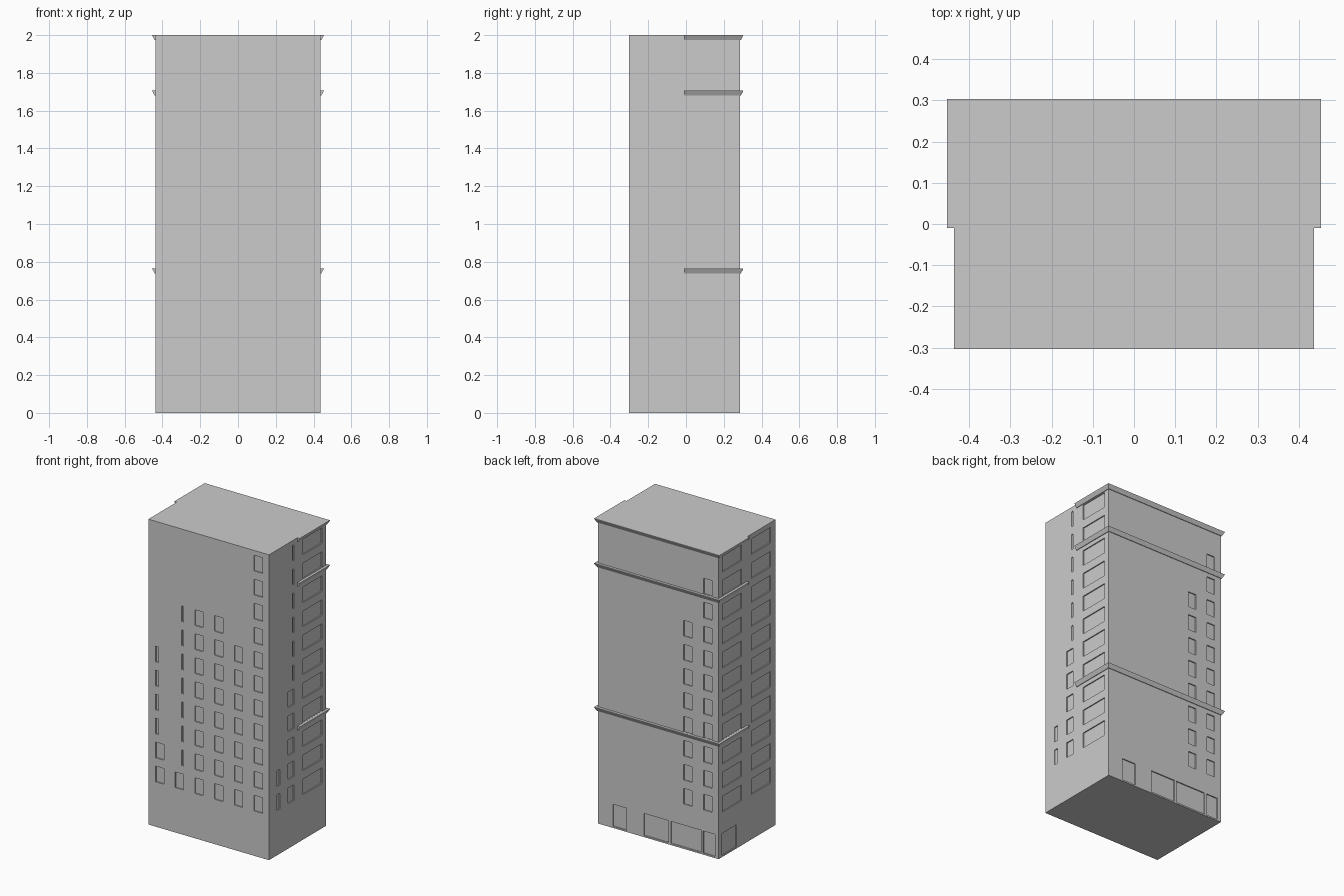
import bpy, bmesh

if "Cube" in bpy.data.objects:
    bpy.data.objects.remove(bpy.data.objects["Cube"])

HW, YF, YB, H = 0.437, -0.303, 0.286, 2.0   # wall half width, front, back, height
DEPTH = 0.007                               # recess depth of windows
ROW0, STEP, WIN_H = 0.294, 0.1572, 0.102    # window row layout


def add_box(bm, x0, x1, y0, y1, z0, z1):
    v = [bm.verts.new((x, y, z)) for z in (z0, z1)
         for x, y in ((x0, y0), (x1, y0), (x1, y1), (x0, y1))]
    bm.faces.new(v[3::-1])
    bm.faces.new(v[4:])
    for i in range(4):
        j = (i + 1) % 4
        bm.faces.new((v[i], v[j], v[j + 4], v[i + 4]))


def finish(bm, name):
    bmesh.ops.recalc_face_normals(bm, faces=bm.faces)
    me = bpy.data.meshes.new(name)
    bm.to_mesh(me)
    bm.free()
    ob = bpy.data.objects.new(name, me)
    bpy.context.collection.objects.link(ob)
    return ob


def recess(bm, side, a, b, z0, z1):
    """Shallow cutter on one wall; a..b runs along that wall."""
    out = 0.05
    if side == "front":
        add_box(bm, a, b, YF - out, YF + DEPTH, z0, z1)
    elif side == "back":
        add_box(bm, a, b, YB - DEPTH, YB + out, z0, z1)
    elif side == "right":
        add_box(bm, HW - DEPTH, HW + out, a, b, z0, z1)
    else:
        add_box(bm, -HW - out, -HW + DEPTH, a, b, z0, z1)


def column(bm, side, a, b, first, last):
    for r in range(first, last):
        z = ROW0 + r * STEP
        recess(bm, side, a, b, z, z + WIN_H)


# main block
bm = bmesh.new()
add_box(bm, -HW, HW, YF, YB, 0, H)
tower = finish(bm, "tower_block")

# window recesses: side, start, end, first row, last row
cut = bmesh.new()
for spec in (
    ("front", -0.385, -0.325, 0, 2), ("front", -0.385, -0.365, 2, 6),
    ("front", -0.243, -0.183, 0, 1), ("front", -0.196, -0.183, 1, 8),
    ("front", -0.100, -0.040, 0, 8), ("front", 0.042, 0.102, 0, 8),
    ("front", 0.185, 0.245, 0, 7), ("front", 0.328, 0.388, 0, 11),
    ("right", 0.048, 0.246, 0, 11),
    ("right", -0.107, -0.047, 0, 5), ("right", -0.062, -0.047, 5, 11),
    ("right", -0.220, -0.190, 0, 2),
    ("left", 0.048, 0.246, 0, 11), ("left", -0.252, -0.054, 0, 11),
    ("back", -0.388, -0.328, 0, 10), ("back", -0.243, -0.183, 0, 8),
):
    column(cut, *spec)

# ground floor shop openings
for a, b in ((-0.41, -0.325), (-0.31, -0.09), (-0.075, 0.105), (0.23, 0.33)):
    recess(cut, "back", a, b, 0.01, 0.155)
recess(cut, "left", 0.10, 0.25, 0.01, 0.155)
cutter = finish(cut, "recess_cutter")
cutter.hide_render = True

mod = tower.modifiers.new("recesses", "BOOLEAN")
mod.operation = "DIFFERENCE"
mod.solver = "EXACT"
mod.object = cutter
bpy.context.view_layer.objects.active = tower
bpy.ops.object.modifier_apply(modifier=mod.name)
bpy.data.objects.remove(cutter)


# cornices wrapping the back and half of both sides
def cornice(name, top):
    bm = bmesh.new()
    rings = []
    for sx, back in ((-1, 0), (-1, 1), (1, 1), (1, 0)):
        ring = []
        for o, z in ((0, top - 0.027), (0.004, top - 0.027),
                     (0.017, top - 0.003), (0.017, top), (0, top)):
            y = YB + o if back else -0.01
            ring.append(bm.verts.new((sx * (HW + o), y, z)))
        rings.append(ring)
    n = len(rings[0])
    for r, s in zip(rings, rings[1:]):
        for i in range(n):
            j = (i + 1) % n
            bm.faces.new((r[i], r[j], s[j], s[i]))
    bm.faces.new(rings[0])
    bm.faces.new(rings[-1])
    return finish(bm, name)


for name, top in (("lower_cornice", 0.765), ("upper_cornice", 1.707),
                  ("roof_cornice", 2.0)):
    cornice(name, top)
